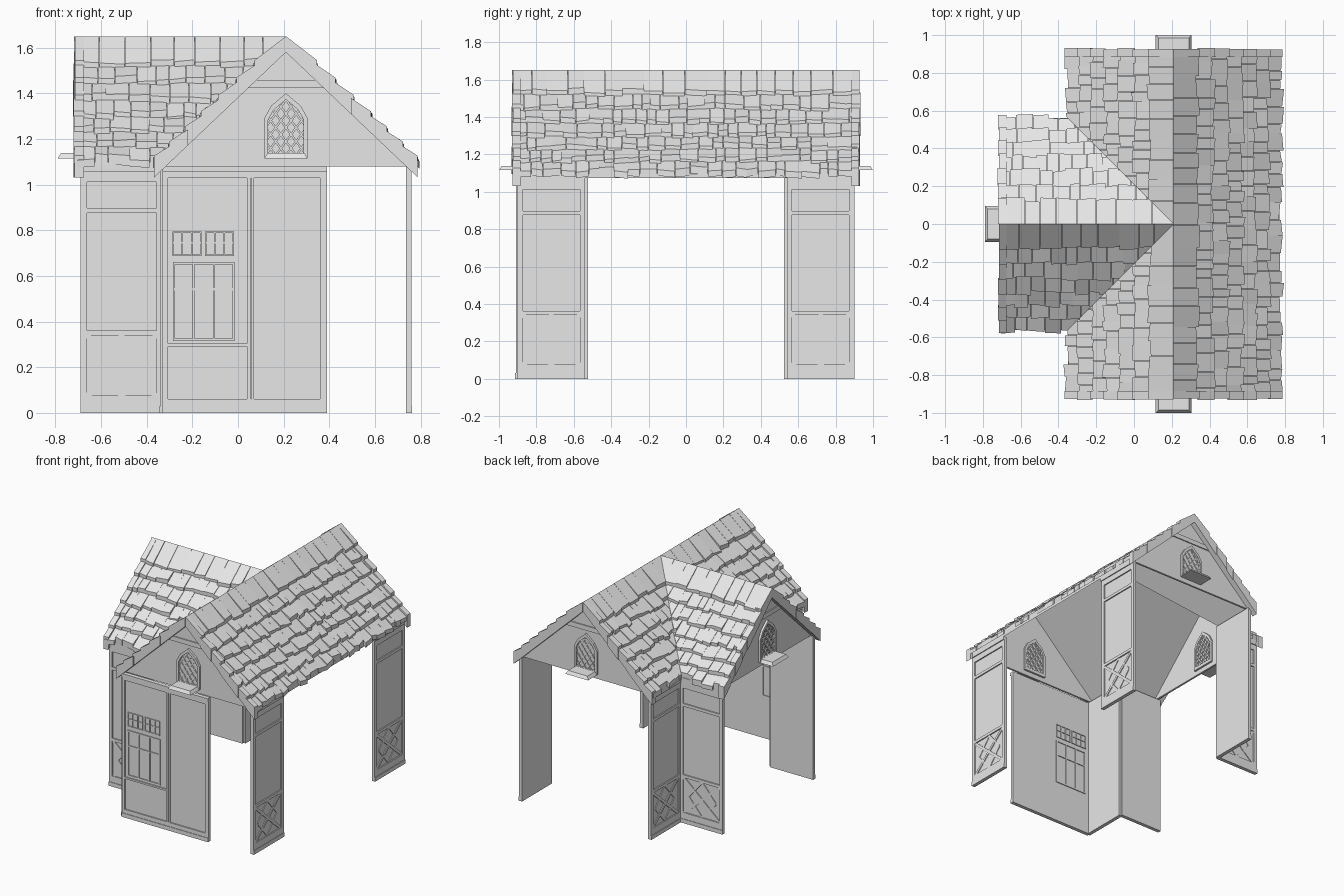
import bpy, bmesh, math, random
from mathutils import Matrix, Vector

random.seed(4)
if "Cube" in bpy.data.objects:
    bpy.data.objects.remove(bpy.data.objects["Cube"])

grey = bpy.data.materials.new("plain_grey")
grey.use_nodes = True
COLOUR = (0.8, 0.8, 0.8, 1)
grey.diffuse_color = COLOUR
grey.node_tree.nodes["Principled BSDF"].inputs["Base Color"].default_value = COLOUR

CROSSING = 0.21      # x of the point where the two ridges meet
WALL, END = 0.54, 0.9   # distances of side walls and end walls from it
TOP = 1.08


def finish(bm, name, angle):
    """Turn local parts (x along, -y outward) to face a side and make an object."""
    bmesh.ops.recalc_face_normals(bm, faces=bm.faces)
    bm.transform(Matrix.Translation((CROSSING, 0, 0)) @ Matrix.Rotation(math.radians(angle), 4, "Z"))
    mesh = bpy.data.meshes.new(name)
    bm.to_mesh(mesh)
    bm.free()
    mesh.materials.append(grey)
    ob = bpy.data.objects.new(name, mesh)
    bpy.context.collection.objects.link(ob)
    return ob


def hexa(bm, pts):
    """Six-sided block from a bottom ring and a top ring of four points."""
    v = [bm.verts.new(p) for p in pts]
    bm.faces.new(v[3::-1])
    bm.faces.new(v[4:])
    for i in range(4):
        j = (i + 1) % 4
        bm.faces.new((v[i], v[j], v[j + 4], v[i + 4]))


def box(bm, s0, s1, t0, t1, z0, z1):
    ring = [(s0, -t0), (s1, -t0), (s1, -t1), (s0, -t1)]
    hexa(bm, [(x, y, z) for z in (z0, z1) for x, y in ring])


def bar(bm, a, b, width, t0, t1):
    """Straight bar in the wall plane between two (s, z) points."""
    a, b = Vector(a), Vector(b)
    n = (b - a).normalized().orthogonal() * width / 2
    ring = [a - n, b - n, b + n, a + n]
    hexa(bm, [(p.x, -t, p.y) for t in (t0, t1) for p in ring])


def prism(bm, profile, t0, t1):
    """Extruded (s, z) outline."""
    rings = [[bm.verts.new((s, -t, z)) for s, z in profile] for t in (t0, t1)]
    bm.faces.new(rings[0])
    bm.faces.new(rings[1])
    n = len(profile)
    for i in range(n):
        j = (i + 1) % n
        bm.faces.new((rings[0][i], rings[0][j], rings[1][j], rings[1][i]))


# ---------- walls ----------
def wall_base(bm, s0, s1, t):
    box(bm, s0, s1, t - 0.015, t, 0, TOP)
    box(bm, s0, s1, t, t + 0.013, 0, 0.03)
    box(bm, s0, s1, t, t + 0.009, 0.03, 0.06)
    box(bm, s0, s1, t, t + 0.009, 1.03, 1.055)
    box(bm, s0, s1, t, t + 0.016, 1.055, TOP)


def frame(bm, s0, s1, z0, z1, w, t0, t1):
    for s in (s0, s1 - w):
        box(bm, s, s + w, t0, t1, z0, z1)
    for z in (z0, z1 - w):
        box(bm, s0 + w, s1 - w, t0, t1, z, z + w)


def lattice_wall(name, angle, s0):
    bm = bmesh.new()
    s1, t = s0 + 0.36, WALL
    wall_base(bm, s0, s1, t)
    frame(bm, s0, s1, 0.05, 1.04, 0.028, t, t + 0.009)
    for z in (0.34, 0.875):
        box(bm, s0 + 0.028, s1 - 0.028, t, t + 0.009, z, z + 0.022)
    # crossed braces with a diamond
    mid, zc, w, h = (s0 + s1) / 2, 0.207, 0.152, 0.133
    for k in (-1, 1):
        bar(bm, (mid - w, zc - k * h), (mid + w, zc + k * h), 0.02, t, t + 0.006)
        for m in (-1, 1):
            bar(bm, (mid + k * w * 0.75, zc), (mid, zc + m * h), 0.018, t, t + 0.005)
    finish(bm, name, angle)


lattice_wall("right_front_wall", 90, -END)
lattice_wall("right_back_wall", 90, WALL)
lattice_wall("left_front_wall", -90, WALL)
lattice_wall("left_back_wall", -90, -END)
lattice_wall("wing_front_wall", 0, -END)
lattice_wall("wing_back_wall", 180, WALL)

# ---------- front wall with paned window ----------
bm = bmesh.new()
L, R = -WALL, 0.18
wall_base(bm, L, R, END)
for s, w in ((L, 0.024), (-0.17, 0.016), (-0.15, 0.01), (R - 0.03, 0.03)):
    box(bm, s, s + w, END, END + 0.009, 0.06, 1.03)
box(bm, L + 0.024, -0.17, END, END + 0.009, 0.29, 0.303)


def panes(bm, s0, s1, zs, w):
    """Window bars standing proud on both sides of the wall."""
    t0, t1 = END - 0.021, END + 0.007
    frame(bm, s0, s1, zs[0], zs[-1], w, t0, t1)
    for i in (1, 2):
        s = s0 + (s1 - s0) * i / 3
        box(bm, s - w / 2, s + w / 2, t0, t1, zs[0] + w, zs[-1] - w)
    for z in zs[1:-1]:
        box(bm, s0 + w, s1 - w, t0, t1 - 0.001, z - w / 2, z + w / 2)


panes(bm, -0.495, -0.225, (0.315, 0.542, 0.66), 0.01)
panes(bm, -0.498, -0.37, (0.688, 0.745, 0.795), 0.006)
panes(bm, -0.355, -0.227, (0.688, 0.745, 0.795), 0.006)
finish(bm, "front_wall", 0)

# ---------- gables ----------
ARCH = [(-0.095, 1.115), (0.095, 1.115), (0.095, 1.29), (0.065, 1.345), (0, 1.4),
        (-0.065, 1.345), (-0.095, 1.29)]
CENTRE = Vector((0, 1.25))
INNER = [CENTRE + (Vector(p) - CENTRE) * 0.82 for p in ARCH]


def gable(side, angle):
    bm = bmesh.new()
    prism(bm, [(-0.56, TOP), (0.56, TOP), (0, 1.615)], 0.865, 0.88)
    bar(bm, (-0.18, 1.44), (0.18, 1.44), 0.035, 0.88, 0.888)
    finish(bm, side + "_gable", angle)

    # arched frame
    bm = bmesh.new()
    for i, p in enumerate(ARCH):
        j = (i + 1) % len(ARCH)
        ring = [p, ARCH[j], INNER[j], INNER[i]]
        hexa(bm, [(q[0], -t, q[1]) for t in (0.85, 0.896) for q in ring])
    finish(bm, side + "_gable_window_frame", angle)

    # diagonal leading, trimmed to the arch
    bm = bmesh.new()
    for k in range(-6, 7):
        for m in (-1, 1):
            c = k * 0.045
            bar(bm, (c - 0.2, 1.25 - m * 0.27), (c + 0.2, 1.25 + m * 0.27), 0.009, 0.857, 0.887)
    for i, p in enumerate(INNER):
        e = INNER[(i + 1) % len(INNER)] - p
        bmesh.ops.bisect_plane(bm, geom=bm.verts[:] + bm.edges[:] + bm.faces[:],
                               plane_co=(p.x, 0, p.y), plane_no=(e.y, 0, -e.x), clear_outer=True)
    finish(bm, side + "_gable_window_leading", angle)

    # tapered sill
    bm = bmesh.new()
    rings = ((0.095, 1.0, 1.115), (0.08, 0.985, 1.138))
    hexa(bm, [(s, -t, z) for w, far, z in rings
              for s, t in ((-w, 0.87), (w, 0.87), (w, far), (-w, far))])
    finish(bm, side + "_gable_sill", angle)


for side, angle in (("front", 0), ("back", 180), ("wing", -90)):
    gable(side, angle)

# ---------- roof ----------
ROWS = (0, 0.125, 0.205, 0.285, 0.36, 0.43, 0.5, 0.565)


def deck(d):
    return 1.625 - 0.95 * d


def tile(bm, s0, s1, d0, d1, skew, low, lift0, lift1):
    """One shingle, thin at its upper edge and raised at its lower edge."""
    ends = [(s0, d0, lift0), (s1, d0, lift0), (s1, d1 + skew, lift1), (s0, d1 - skew, lift1)]
    hexa(bm, [(s, -d, deck(d) + low) for s, d, _ in ends] +
             [(s, -d, deck(d) + lift) for s, d, lift in ends])


def slope(name, angle, a, b, clip=0):
    """Roof side from a to b along the ridge; clip trims it along the valley."""
    bm = bmesh.new()
    hexa(bm, [(s, -d, deck(d) + o) for o in (-0.02, 0.003)
              for s, d in ((a, 0), (b, 0), (b, 0.56), (a, 0.56))])
    for r, (d0, d1) in enumerate(zip(ROWS, ROWS[1:])):
        s = a
        while s < b - 0.01:
            e = s + (random.uniform(0.08, 0.12) if r == 0 else random.uniform(0.045, 0.1))
            if e > b - 0.04:
                e = b
            upper, drop = (0.025, 0.0) if r == 0 else (0.01, 0.012)
            tile(bm, s + 0.001, e - 0.001, max(0, d0 - drop), d1 + random.uniform(-0.006, 0.016),
                 random.uniform(-0.005, 0.005), 0, upper, random.uniform(0.03, 0.046))
            s = e
        # stepped rake tiles on the open ends
        for end in (a, b):
            if abs(end) > 0.5:
                out = math.copysign(random.uniform(0.008, 0.018), end)
                s0, s1 = sorted((end - math.copysign(0.03, end), end + out))
                tile(bm, s0, s1, d0, d1 + 0.012, 0, -0.045, 0.025, 0.05)
    if clip:
        bmesh.ops.bisect_plane(bm, geom=bm.verts[:] + bm.edges[:] + bm.faces[:],
                               plane_co=(0, 0, 0), plane_no=(clip, 1, 0), clear_inner=True)
    finish(bm, name, angle)


SPAN = 0.915
slope("right_roof", 90, -SPAN, SPAN)
slope("left_back_roof", -90, -SPAN, 0, -1)
slope("left_front_roof", -90, 0, SPAN, 1)
slope("wing_front_roof", 0, -SPAN, 0, -1)
slope("wing_back_roof", 180, 0, SPAN, 1)
